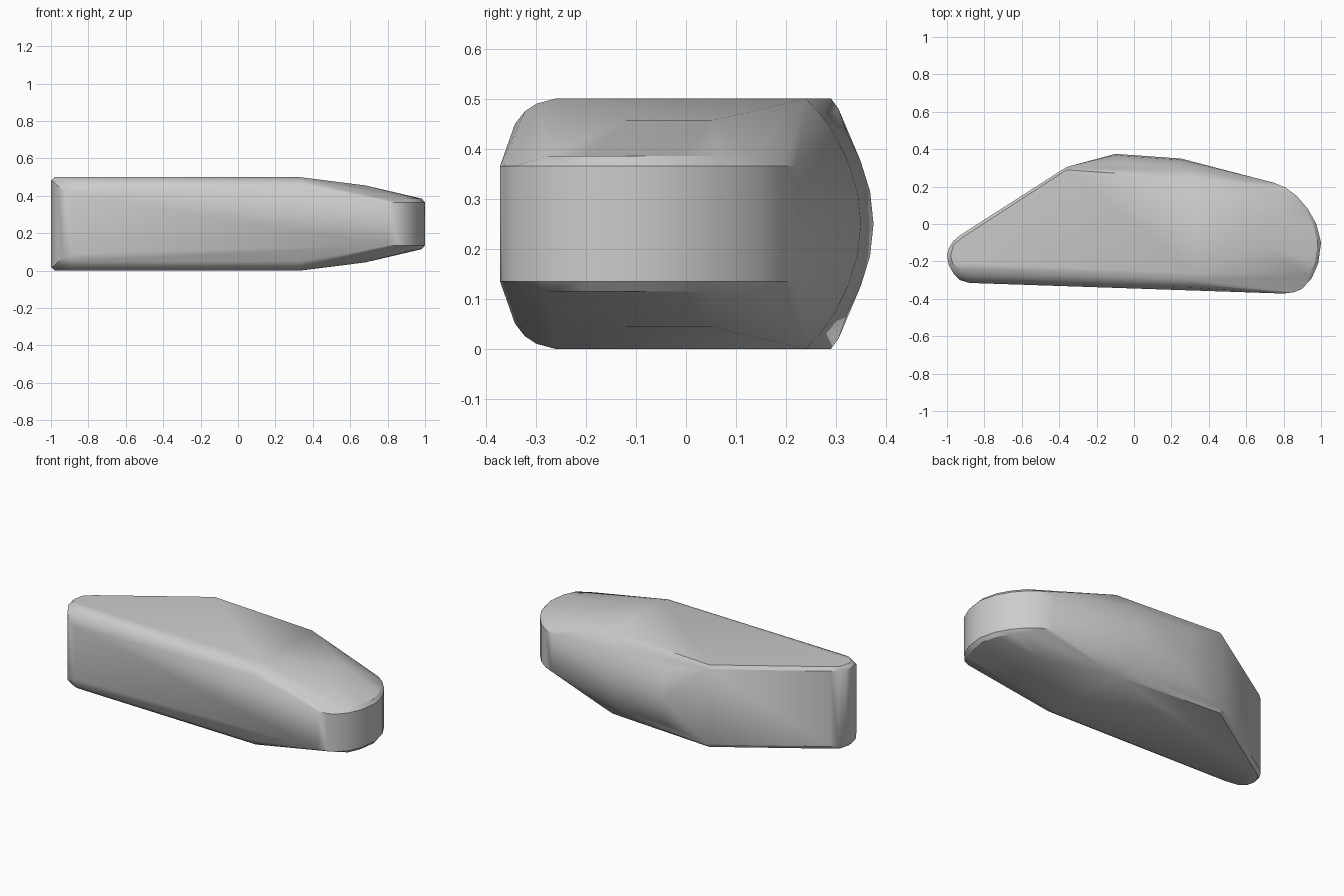
import bpy
import bmesh
import math
from mathutils import Vector

default_cube = bpy.data.objects.get("Cube")
if default_cube:
    bpy.data.objects.remove(default_cube, do_unlink=True)

MIDDLE = 0.25
points = []


def add_pair(x, y, z):
    """Add a point and its mirror image across the middle height."""
    points.append(Vector((x, y, z)))
    points.append(Vector((x, y, 2 * MIDDLE - z)))


def add_outline(outline, z):
    for x, y in outline:
        add_pair(x, y, z)


# Narrow rounded nose: upright wall with a small chamfer at the rim
nose_wall = [(-0.93, -0.06), (-0.965, -0.09), (-0.99, -0.13),
             (-1, -0.17), (-0.99, -0.22)]
nose_rim = [(-0.915, -0.07), (-0.965, -0.11), (-0.98, -0.17),
            (-0.97, -0.21), (-0.93, -0.24)]
add_outline(nose_wall, 0.48)
add_outline(nose_rim, 0.5)
add_pair(-0.965, -0.265, 0.455)
add_pair(-0.93, -0.3, 0.43)

# Long front edge with a broad fillet
front_fillet = [(0, 0.41), (0.01, 0.45), (0.03, 0.475),
                (0.053, 0.49), (0.09, 0.5)]
for x, front in ((-0.88, -0.315), (0.33, -0.352)):
    for inset, z in front_fillet:
        add_pair(x, front + inset, z)

# Slanted back wall ending in a corner
add_pair(-0.36, 0.305, 0.48)
add_pair(-0.36, 0.29, 0.5)

# Bulging back: two curved ribs
steps = 6
for x, peak, edge in ((-0.1, 0.375, 0.272), (0.25, 0.35, 0.246)):
    for i in range(steps + 1):
        t = math.sin(math.pi / 2 * i / steps)
        add_pair(x, peak - (peak - edge) * t * t, MIDDLE + MIDDLE * t)
add_pair(0.33, 0.24, 0.5)

# Wide rounded end: low upright wall with a small chamfer above
end_wall = [(0.75, 0.22), (0.81, 0.195), (0.87, 0.15), (0.93, 0.08),
            (0.975, 0), (1, -0.1), (0.985, -0.21), (0.95, -0.29),
            (0.9, -0.345), (0.86, -0.364), (0.8, -0.372)]
add_outline(end_wall, 0.365)
end_centre = Vector((0.75, -0.08))
for corner in end_wall[2:8]:
    rim = end_centre.lerp(Vector(corner), 0.93)
    add_pair(rim.x, rim.y, 0.385)

# Shoulders of the tapered top and bottom
for y in (-0.12, 0.05):
    add_pair(0.68, y, 0.456)

# Wrap the sections in one closed skin
bm = bmesh.new()
for point in points:
    bm.verts.new(point)
bmesh.ops.remove_doubles(bm, verts=bm.verts, dist=0.0005)
bmesh.ops.convex_hull(bm, input=bm.verts)
loose = [v for v in bm.verts if not v.link_faces]
bmesh.ops.delete(bm, geom=loose, context='VERTS')
bmesh.ops.dissolve_limit(bm, angle_limit=math.radians(1),
                         verts=bm.verts, edges=bm.edges)
bmesh.ops.recalc_face_normals(bm, faces=bm.faces)

mesh = bpy.data.meshes.new("tapered_body")
bm.to_mesh(mesh)
bm.free()
body = bpy.data.objects.new("tapered_body", mesh)
bpy.context.collection.objects.link(body)

# Plain grey finish
grey = bpy.data.materials.new("plain_grey")
grey.use_nodes = True
colour = (0.6, 0.6, 0.6, 1)
grey.diffuse_color = colour
for node in grey.node_tree.nodes:
    if node.type == 'BSDF_PRINCIPLED':
        node.inputs["Base Color"].default_value = colour
mesh.materials.append(grey)

# Smooth shading that keeps the main creases
bpy.ops.object.select_all(action='DESELECT')
body.select_set(True)
bpy.context.view_layer.objects.active = body
bpy.ops.object.shade_smooth_by_angle(angle=math.radians(30))
